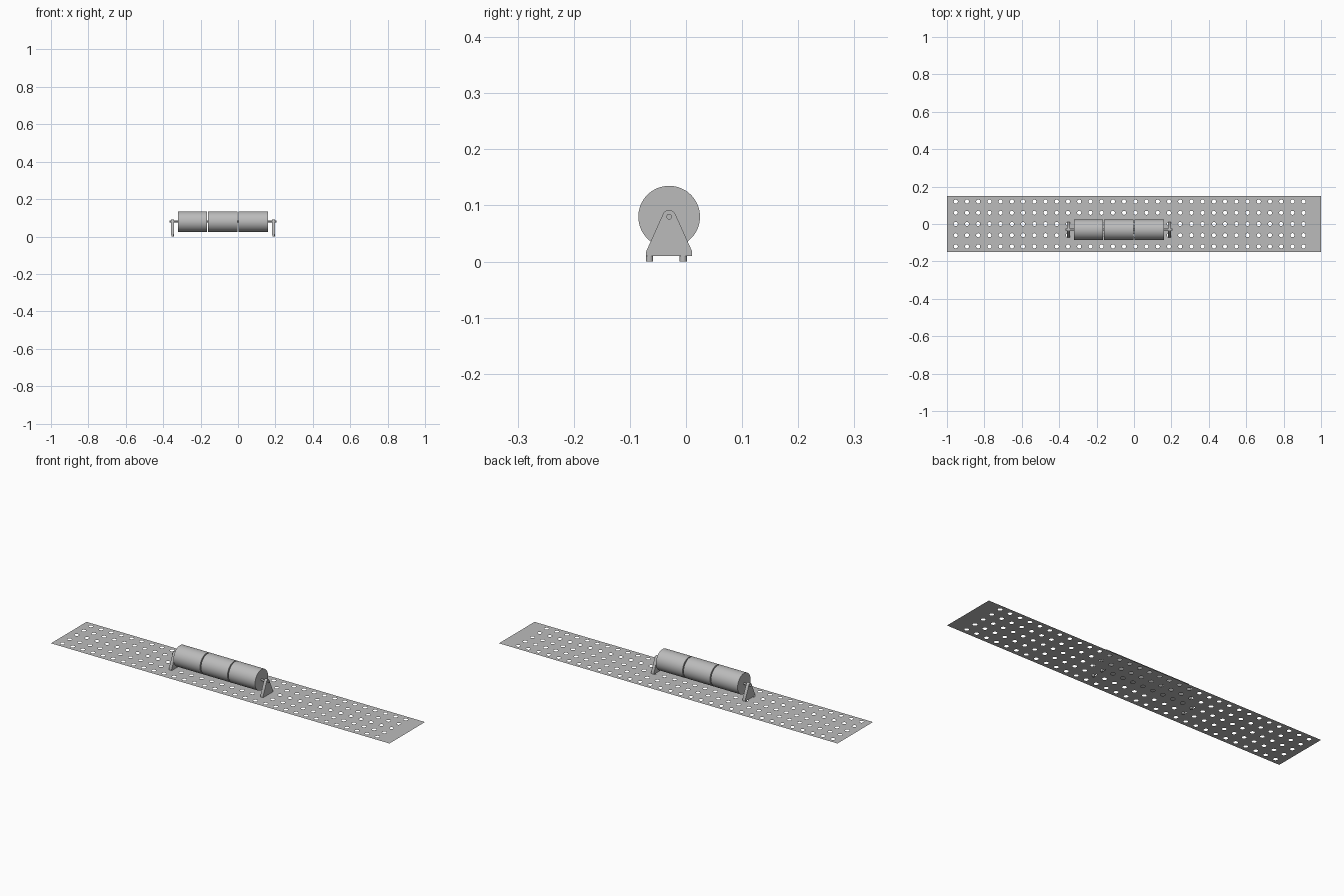
import bpy, bmesh, math
from mathutils import Matrix, Vector

cube = bpy.data.objects.get("Cube")
if cube:
    bpy.data.objects.remove(cube)

AXIS_Y, AXIS_Z = -0.03, 0.08
PITCH, PLATE_Z = 0.06, 0.01
BRACKET_X = (-0.35, 0.19)

steel = bpy.data.materials.new("grey steel")
steel.use_nodes = True
steel.diffuse_color = (0.5, 0.5, 0.5, 1)
steel.node_tree.nodes["Principled BSDF"].inputs["Base Color"].default_value = (0.5, 0.5, 0.5, 1)


def finish(bm, name):
    mesh = bpy.data.meshes.new(name)
    bm.to_mesh(mesh)
    bm.free()
    mesh.materials.append(steel)
    obj = bpy.data.objects.new(name, mesh)
    bpy.context.collection.objects.link(obj)
    bpy.ops.object.select_all(action="DESELECT")
    obj.select_set(True)
    bpy.context.view_layer.objects.active = obj
    bpy.ops.object.shade_smooth_by_angle(angle=math.radians(35))
    return obj


def rod(name, start, end, radius, sides=48):
    """Closed cylinder between two points."""
    start, end = Vector(start), Vector(end)
    span = end - start
    turn = span.to_track_quat("Z", "Y").to_matrix().to_4x4()
    bm = bmesh.new()
    bmesh.ops.create_cone(bm, cap_ends=True, segments=sides, radius1=radius, radius2=radius,
                          depth=span.length, matrix=Matrix.Translation((start + end) / 2) @ turn)
    return finish(bm, name)


def perforated_plate(cols=32, rows=5, first_x=-0.953, radius=0.011, sides=16):
    """Thin sheet: each grid cell is a ring of quads round its hole, plus two end strips."""
    bm = bmesh.new()
    half = PITCH / 2

    def quad(points):
        bm.faces.new([bm.verts.new((x, y, PLATE_Z)) for x, y in points])

    for c in range(cols):
        for r in range(rows):
            cx, cy = first_x + c * PITCH, (r - (rows - 1) / 2) * PITCH
            inner, outer = [], []
            for k in range(sides):
                a = math.tau * k / sides
                dx, dy = math.cos(a), math.sin(a)
                reach = half / max(abs(dx), abs(dy))
                inner.append((cx + dx * radius, cy + dy * radius))
                outer.append((cx + dx * reach, cy + dy * reach))
            for k in range(sides):
                n = (k + 1) % sides
                quad((inner[k], outer[k], outer[n], inner[n]))
    left, right = first_x - half, first_x + (cols - 0.5) * PITCH
    for a, b in ((-1, left), (right, 1)):
        for r in range(rows):
            y = (r - rows / 2) * PITCH
            quad(((a, y), (b, y), (b, y + PITCH), (a, y + PITCH)))
    bmesh.ops.remove_doubles(bm, verts=bm.verts, dist=0.0001)
    return finish(bm, "perforated_plate")


def bracket(name, x, thickness=0.016):
    """Upright tapering to a round eye at the axle."""
    outline = [(AXIS_Y + 0.041, PLATE_Z), (AXIS_Y + 0.041, PLATE_Z + 0.008)]
    for k in range(13):
        a = math.radians(25 + 130 * k / 12)
        outline.append((AXIS_Y + 0.012 * math.cos(a), AXIS_Z + 0.012 * math.sin(a)))
    outline += [(AXIS_Y - 0.041, PLATE_Z + 0.008), (AXIS_Y - 0.041, PLATE_Z)]
    bm = bmesh.new()
    face = bm.faces.new([bm.verts.new((x - thickness / 2, y, z)) for y, z in outline])
    extruded = bmesh.ops.extrude_face_region(bm, geom=[face])["geom"]
    bmesh.ops.translate(bm, vec=(thickness, 0, 0),
                        verts=[g for g in extruded if isinstance(g, bmesh.types.BMVert)])
    bmesh.ops.recalc_face_normals(bm, faces=bm.faces)
    return finish(bm, name)


perforated_plate()

# Three drums on one axle
for i, side in enumerate(("right", "middle", "left")):
    x = -0.322 + i * 0.1625
    rod(side + "_drum", (x, AXIS_Y, AXIS_Z), (x + 0.157, AXIS_Y, AXIS_Z), 0.055, 64)
rod("axle", (-0.365, AXIS_Y, AXIS_Z), (0.205, AXIS_Y, AXIS_Z), 0.005, 24)

# Brackets with pegs that drop through the plate holes
for side, x in zip(("right", "left"), BRACKET_X):
    bracket(side + "_bracket", x)
    for end, y in (("front", -0.065), ("back", -0.005)):
        rod(f"{side}_{end}_peg", (x, y, 0), (x, y, PLATE_Z + 0.002), 0.0065, 20)
